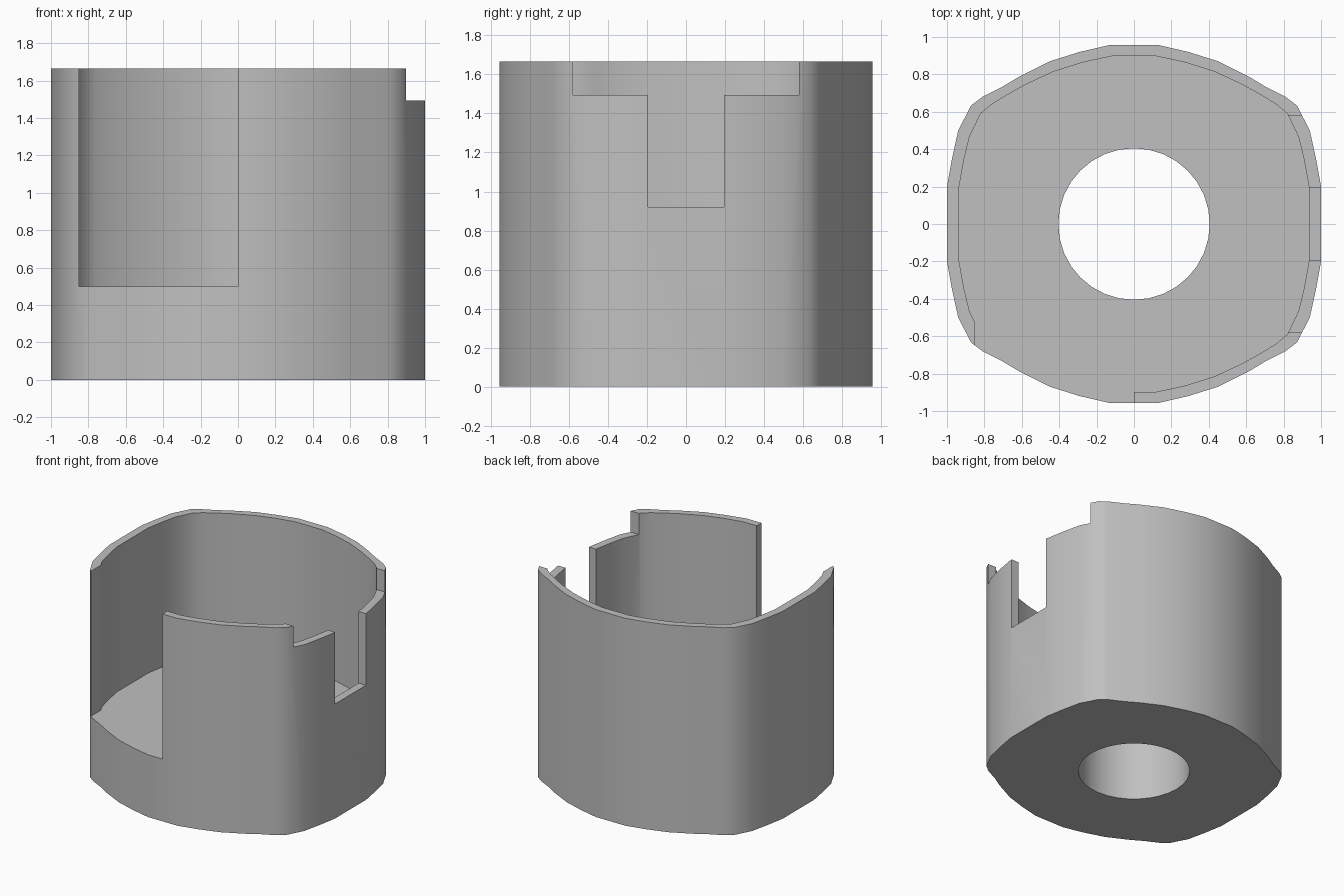
import bpy, bmesh, math

cube = bpy.data.objects.get("Cube")
if cube:
    bpy.data.objects.remove(cube, do_unlink=True)

# Single plain material
grey = bpy.data.materials.new("light grey")
grey.use_nodes = True
colour = (0.53, 0.53, 0.53, 1)
grey.diffuse_color = colour
grey.node_tree.nodes["Principled BSDF"].inputs["Base Color"].default_value = colour

HEIGHT, FLOOR, OVER = 1.665, 0.5, 2.0


def prism(name, outline, z0, z1):
    """Closed prism from a counter-clockwise outline."""
    bm = bmesh.new()
    low = [bm.verts.new((x, y, z0)) for x, y in outline]
    high = [bm.verts.new((x, y, z1)) for x, y in outline]
    bm.faces.new(low[::-1])
    bm.faces.new(high)
    n = len(outline)
    for i in range(n):
        j = (i + 1) % n
        bm.faces.new((low[i], low[j], high[j], high[i]))
    mesh = bpy.data.meshes.new(name)
    bm.to_mesh(mesh)
    bm.free()
    mesh.materials.append(grey)
    obj = bpy.data.objects.new(name, mesh)
    bpy.context.collection.objects.link(obj)
    return obj


def box(name, x0, x1, y0, y1, z0):
    return prism(name, [(x0, y0), (x1, y0), (x1, y1), (x0, y1)], z0, OVER)


def mirrored(quarter):
    """Full outline from one quarter, listed from +x round to +y."""
    half = quarter + [(-x, y) for x, y in reversed(quarter)]
    return half + [(-x, -y) for x, y in half]


# Rounded, slightly bulging body outline and the matching cavity
outer = mirrored([(1, 0.2), (0.975, 0.34), (0.94, 0.5), (0.87, 0.635), (0.81, 0.68),
                  (0.71, 0.73), (0.61, 0.79), (0.45, 0.87), (0.29, 0.92), (0.13, 0.957)])
inner = mirrored([(0.935, 0.2), (0.91, 0.34), (0.88, 0.465), (0.82, 0.59), (0.76, 0.64),
                  (0.67, 0.695), (0.58, 0.745), (0.43, 0.815), (0.27, 0.865), (0.12, 0.897)])
hole = [(0.405 * math.cos(math.tau * i / 32), 0.405 * math.sin(math.tau * i / 32))
        for i in range(32)]

housing = prism("housing", outer, 0, HEIGHT)

cutters = [
    prism("cavity", inner, FLOOR, OVER),
    prism("floor_hole", hole, -0.5, OVER),
    box("front_opening", -0.85, 0, -1.2, -0.3, FLOOR),
    box("side_notch", 0.6, 1.2, -0.58, 0.58, 1.495),
    box("side_slot", 0.6, 1.2, -0.195, 0.195, 0.92),
]

# Cut every opening, then remove the cutters
bpy.ops.object.select_all(action="DESELECT")
housing.select_set(True)
bpy.context.view_layer.objects.active = housing
for cutter in cutters:
    cutter.hide_render = True
    mod = housing.modifiers.new(cutter.name, "BOOLEAN")
    mod.operation = "DIFFERENCE"
    mod.solver = "EXACT"
    mod.object = cutter
    bpy.ops.object.modifier_apply(modifier=mod.name)
    bpy.data.objects.remove(cutter, do_unlink=True)

bpy.ops.object.shade_smooth_by_angle(angle=math.radians(35))
